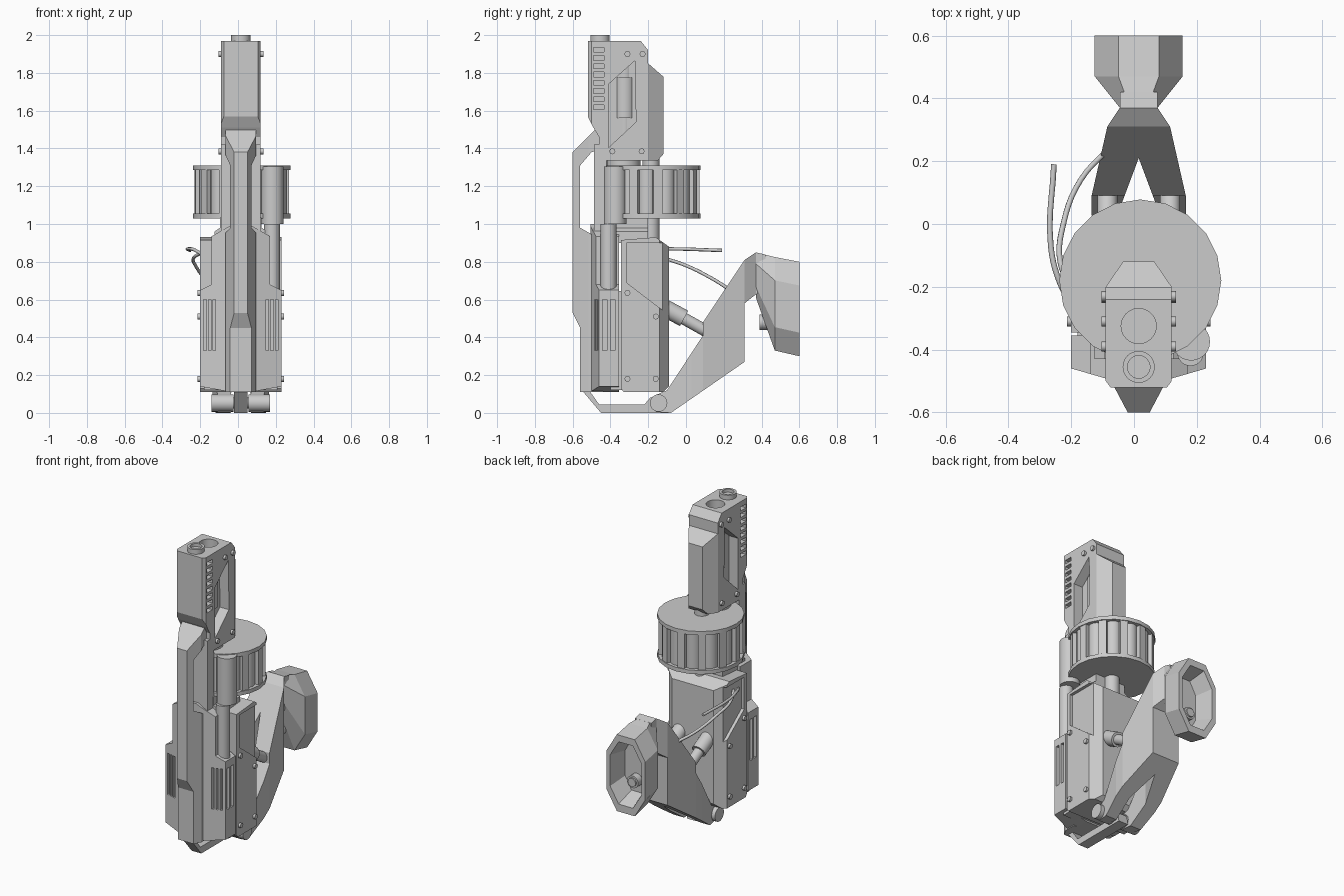
import bpy, bmesh, math
from mathutils import Vector

if "Cube" in bpy.data.objects:
    bpy.data.objects.remove(bpy.data.objects["Cube"])

C = 0.015  # centre line of the gun in x


def finish(name, bm):
    bmesh.ops.recalc_face_normals(bm, faces=bm.faces)
    me = bpy.data.meshes.new(name)
    bm.to_mesh(me)
    bm.free()
    ob = bpy.data.objects.new(name, me)
    bpy.context.collection.objects.link(ob)
    return ob


def sym(half):
    """Close a right-half outline with its mirror image (x relative to the centre line)."""
    return half + [(-x, v) for x, v in reversed(half) if abs(x) > 1e-6]


def add_prism(bm, pts, axis, lo, hi):
    place = {'x': lambda a, b, t: (C + t, a, b),
             'y': lambda a, b, t: (C + a, t, b),
             'z': lambda a, b, t: (C + a, b, t)}[axis]
    rings = [[bm.verts.new(place(a, b, t)) for a, b in pts] for t in (lo, hi)]
    loft_rings(bm, rings)


def loft_rings(bm, rings):
    n = len(rings[0])
    for r, s in zip(rings, rings[1:]):
        for i in range(n):
            bm.faces.new((r[i], r[(i + 1) % n], s[(i + 1) % n], s[i]))
    bm.faces.new(rings[0])
    bm.faces.new(rings[-1])


def prism(name, pts, axis, *spans):
    bm = bmesh.new()
    for lo, hi in spans:
        add_prism(bm, pts, axis, lo, hi)
    return finish(name, bm)


def rect(a0, a1, b0, b1):
    return [(a0, b0), (a1, b0), (a1, b1), (a0, b1)]


def add_cyl(bm, p0, p1, r, sides=24, r2=None):
    p0, p1 = Vector(p0), Vector(p1)
    d = p1 - p0
    m = d.to_track_quat('Z', 'Y').to_matrix().to_4x4()
    m.translation = (p0 + p1) / 2
    res = bmesh.ops.create_cone(bm, cap_ends=True, segments=sides, radius1=r,
                                radius2=r if r2 is None else r2, depth=d.length, matrix=m)
    for f in {f for v in res['verts'] for f in v.link_faces}:
        f.smooth = len(f.verts) == 4


def cyls(name, items, sides=24):
    bm = bmesh.new()
    for p0, p1, r in items:
        add_cyl(bm, p0, p1, r, sides)
    return finish(name, bm)


def boolean(ob, cutter, op='DIFFERENCE'):
    mod = ob.modifiers.new('cut', 'BOOLEAN')
    mod.operation, mod.solver, mod.object = op, 'EXACT', cutter
    bpy.context.view_layer.objects.active = ob
    bpy.ops.object.modifier_apply(modifier=mod.name)
    bpy.data.objects.remove(cutter, do_unlink=True)
    return ob


# Upper barrel block: side profile trimmed by a chamfered plan
upper = prism('upper_block', [(-.52, 1.97), (-.52, 1.57), (-.49, 1.51), (-.46, 1.46), (-.46, 1.36),
                              (-.44, 1.335), (-.15, 1.335), (-.12, 1.37), (-.12, 1.78), (-.20, 1.85),
                              (-.20, 1.92), (-.24, 1.97)], 'x', (-.2, .2))
boolean(upper, prism('plan', sym([(.09, -.53), (.09, -.52), (.105, -.50), (.105, -.20), (.05, -.12),
                                  (.05, -.1)]), 'z', (1.2, 2.1)), 'INTERSECT')
boolean(upper, prism('window', [(-.41, 1.74), (-.27, 1.865), (-.265, 1.54), (-.41, 1.405)], 'x',
                     (-.2, -.04), (.04, .2)))
bm = bmesh.new()
for i in range(8):
    z = 1.605 + i * .0435
    for s in ((-.2, -.075), (.075, .2)):
        add_prism(bm, rect(-.49, -.435, z, z + .025), 'x', *s)
boolean(upper, finish('vents', bm))
boolean(upper, cyls('bore', [((C, -.325, 1.90), (C, -.325, 2.1), .056)]))
cyls('inner_barrel', [((C, -.325, 1.56), (C, -.325, 1.775), .056), ((C, -.325, 1.45), (C, -.325, 1.56), .042),
                      ((C, -.325, 1.775), (C, -.325, 1.84), .046)])
muzzle = cyls('muzzle', [((C, -.455, 1.96), (C, -.455, 2.0), .051)])
boolean(muzzle, cyls('muzzle_bore', [((C, -.455, 1.98), (C, -.455, 2.1), .036)]))

# Front spine with the open handle gap
spine = prism('front_spine', [(-.56, .11), (-.56, .45), (-.60, .53), (-.60, 1.38), (-.48, 1.50), (-.44, 1.50),
                              (-.44, 1.40), (-.50, 1.38), (-.56, 1.31), (-.56, .98), (-.49, .94), (-.44, .94),
                              (-.44, .11)], 'x', (-.2, .2))
boolean(spine, prism('plan', sym([(.035, -.61), (.035, -.60), (.08, -.515), (.08, -.40)]), 'z', (0, 2)),
        'INTERSECT')
prism('frame_column', rect(-.105, .105, -.488, -.42), 'z', (.88, 1.42))

# Lower front shell with cooling slots
shell = prism('front_shell', sym([(.06, -.505), (.215, -.46), (.215, -.355)]), 'z', (0, 1.2))
boolean(shell, prism('face', sym([(.05, .11), (.215, .14), (.215, .65), (.155, .68), (.155, .935),
                                  (.04, 1.0)]), 'y', (-.7, 0)), 'INTERSECT')
bm = bmesh.new()
for s in (-1, 1):
    for y in (-.43, -.388):
        add_prism(bm, rect(-.012 + y, .012 + y, .33, .60), 'x', *sorted((s * .19, s * .3)))
    for x in (.14, .165, .19):
        add_prism(bm, rect(s * x - .007, s * x + .007, .33, .60), 'y', -.6, -.45)
boolean(shell, finish('slots', bm))
prism('shell_core', rect(-.195, .195, -.40, -.30), 'z', (.12, .645))

# Rear body with recessed upper side panels
body = prism('rear_body', [(-.345, .13), (-.33, .11), (-.12, .11), (-.09, .14), (-.09, .88), (-.16, .93),
                           (-.345, .915)], 'x', (-.3, .3))
boolean(body, prism('plan', sym([(.215, -.36), (.215, -.14), (.15, -.09), (.15, -.05)]), 'z', (0, 1.2)),
        'INTERSECT')
boolean(body, prism('panel', [(-.315, .90), (-.315, .69), (-.08, .51), (-.08, .90)], 'x',
                    (-.3, -.195), (.195, .3)))
prism('neck', [(-.14, .90), (.14, .90), (.14, .96), (.11, .98), (.11, 1.035), (-.11, 1.035), (-.11, .98),
               (-.14, .96)], 'y', (-.43, -.2))
cyls('drum_axle', [((C, -.185, .90), (C, -.185, 1.36), .045), ((C, -.33, 1.30), (C, -.33, 1.345), .09)])

# Drum magazine: rims, core, ribs and the rounds between them
DX, DY = .02, -.18
bm = bmesh.new()
add_cyl(bm, (DX, DY, 1.03), (DX, DY, 1.31), .215, 24)
for z in (1.03, 1.285):
    add_cyl(bm, (DX, DY, z), (DX, DY, z + .025), .258, 20)
finish('drum', bm)
bm, bm2 = bmesh.new(), bmesh.new()
for i in range(12):
    a = math.radians(-8 + i * 30)
    add_cyl(bm, (DX + .185 * math.cos(a), DY + .185 * math.sin(a), 1.045),
            (DX + .185 * math.cos(a), DY + .185 * math.sin(a), 1.295), .052, 16)
    b = a + math.radians(15)
    u, v = Vector((math.cos(b), math.sin(b))), Vector((-math.sin(b), math.cos(b)))
    o = Vector((DX - C, DY))
    add_prism(bm2, [o + u * p + v * q for p, q in rect(.2, .25, -.024, .024)], 'z', 1.045, 1.295)
finish('drum_rounds', bm)
finish('drum_ribs', bm2)
cyls('feed_tube', [((.182, -.375, 1.0), (.182, -.375, 1.305), .06), ((.18, -.41, .64), (.18, -.41, 1.0), .042)])

# Hexagonal bolts on both sides
items = []
for x, spots in ((.105, [(-.31, 1.9), (-.23, 1.9), (-.39, 1.385), (-.235, 1.385)]),
                 (.215, [(-.31, .635), (-.16, .51), (-.31, .18), (-.16, .18)])):
    for y, z in spots:
        for s in (-1, 1):
            items.append(((C + s * (x - .02), y, z), (C + s * (x + .014), y, z), .016))
cyls('bolts', items, 8)

# Bottom link and hinge
prism('bottom_link', [(-.56, .13), (-.45, 0), (-.08, 0), (-.09, .06), (-.14, .10), (-.19, .08), (-.22, .045),
                      (-.46, .045), (-.52, .13)], 'x', (-.035, .035))
cyls('hinge_barrels', [((C + s * .04, -.145, .052), (C + s * .155, -.145, .052), .046) for s in (-1, 1)]
     + [((C - .13, -.145, .052), (C + .13, -.145, .052), .03)])

# Forked stock arm
arm = prism('stock_arm', [(-.16, .005), (-.08, 0), (.31, .27), (.31, .58), (.36, .62), (.42, .66), (.42, .838),
                          (.37, .85), (.31, .81), (.09, .48), (.09, .41), (-.10, .12), (-.17, .09)],
            'x', (-.3, .3))
boolean(arm, prism('fork', sym([(0, .21), (.06, .05), (.05, -.2), (.115, -.2), (.15, .03), (.15, .09),
                                (.10, .31), (.06, .37), (.06, .5)]), 'z', (-.1, 1)), 'INTERSECT')


# Octagonal hollow butt pad
def octo(bm, y, hx, z0, z1):
    zc, h = (z0 + z1) / 2, (z1 - z0) / 2
    return [bm.verts.new((C + hx * a, y, zc + h * b)) for a, b in
            ((.46, 1), (1, .5), (1, -.5), (.46, -1), (-.46, -1), (-1, -.5), (-1, .5), (-.46, 1))]


def loft(name, *rings):
    bm = bmesh.new()
    loft_rings(bm, [octo(bm, *r) for r in rings])
    return finish(name, bm)


pad = loft('butt_pad', (.37, .06, .61, .85), (.47, .14, .33, .825), (.60, .14, .30, .80))
boolean(pad, loft('pad_hollow', (.485, .085, .40, .73), (.62, .118, .34, .76)))
cyls('pad_screw', [((C, .39, .48), (C, .53, .48), .04), ((C, .515, .48), (C, .54, .48), .028)])

# Twin pistons between body and arm
for s, side in ((-1, 'left'), (1, 'right')):
    x = C + s * .1
    cyls('piston_' + side, [((x, -.13, .565), (x, -.01, .50), .046), ((x, -.03, .51), (x, .13, .42), .032)])


# Loose cables on the left side
def cable(name, pts):
    cu = bpy.data.curves.new(name, 'CURVE')
    cu.dimensions, cu.bevel_depth, cu.bevel_resolution, cu.use_fill_caps = '3D', .009, 2, True
    sp = cu.splines.new('BEZIER')
    sp.bezier_points.add(len(pts) - 1)
    for p, co in zip(sp.bezier_points, pts):
        p.co = co
        p.handle_left_type = p.handle_right_type = 'AUTO'
    cu.resolution_u = 5
    bpy.context.collection.objects.link(bpy.data.objects.new(name, cu))


cable('cable_upper', [(-.19, -.27, .84), (-.235, -.19, .865), (-.265, -.07, .868), (-.255, .19, .86)])
cable('cable_lower', [(-.19, -.22, .85), (-.235, -.12, .82), (-.225, .0, .78), (-.17, .14, .71), (-.07, .25, .64)])
